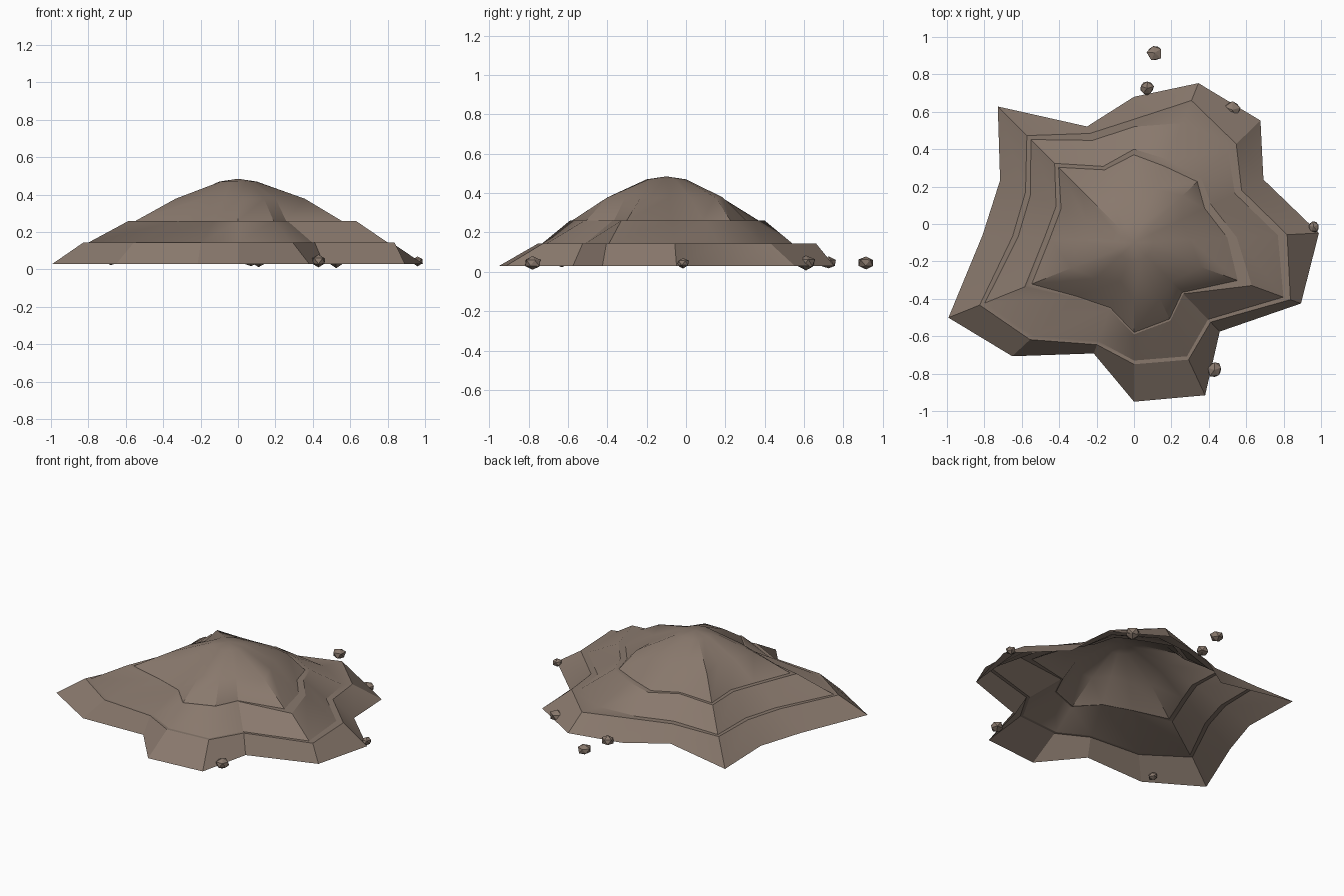
import bpy, bmesh, math, random
from mathutils import Vector

random.seed(4)
default_cube = bpy.data.objects.get("Cube")
if default_cube:
    bpy.data.objects.remove(default_cube, do_unlink=True)


def make_material(name, colour):
    material = bpy.data.materials.new(name)
    material.use_nodes = True
    material.diffuse_color = colour
    material.node_tree.nodes["Principled BSDF"].inputs["Base Color"].default_value = colour
    return material


def make_object(name, mesh_builder, material, smooth_angle):
    mesh = bpy.data.meshes.new(name)
    mesh_builder.to_mesh(mesh)
    mesh_builder.free()
    mesh.materials.append(material)
    new_object = bpy.data.objects.new(name, mesh)
    bpy.context.collection.objects.link(new_object)
    bpy.ops.object.select_all(action='DESELECT')
    new_object.select_set(True)
    bpy.context.view_layer.objects.active = new_object
    bpy.ops.object.shade_smooth_by_angle(angle=math.radians(smooth_angle))
    return new_object


brown_rock = make_material("brown rock", (0.25, 0.19, 0.152, 1))

# Spoke directions in degrees, shared by every terrace
spokes = [3, 26, 44, 68, 90, 112, 135, 155, 177, 202, 223, 250, 270, 295, 314, 340]

# Terrace outlines: height, then the radius along each spoke in hundredths
foot = [99, 77, 94, 92, 78, 67, 103, 79, 81, 107, 89, 63, 85, 90, 66, 95]
lower = [82, 64, 76, 82, 66, 63, 81, 64, 65, 89, 76, 58, 65, 69, 59, 89]
lower_ledge = [77, 60, 70, 69, 62, 59, 78, 61, 62, 86, 73, 56, 63, 67, 57, 85]
middle = [55, 46, 50, 48, 50, 44, 60, 46, 48, 63, 43, 38, 49, 46, 38, 67]
middle_ledge = [50, 42, 47, 44, 47, 42, 57, 43, 45, 59, 42, 37, 48, 45, 37, 59]
upper = [30, 28, 36, 31, 28, 30, 40, 28, 30, 36, 28, 22, 30, 33, 29, 38]
crown = [10] * len(spokes)
terraces = [(0.03, foot), (0.145, lower), (0.145, lower_ledge), (0.26, middle),
            (0.26, middle_ledge), (0.378, upper), (0.47, crown)]
peak_y = -0.1

# Mound: an open shell lofted through the terraces up to a peak
builder = bmesh.new()
rings = []
for height, radii in terraces:
    ring = []
    for degrees, radius in zip(spokes, radii):
        angle = math.radians(degrees)
        reach = radius / 100
        ring.append(builder.verts.new((reach * math.cos(angle),
                                       peak_y + reach * math.sin(angle), height)))
    rings.append(ring)
count = len(spokes)
for outer, inner in zip(rings, rings[1:]):
    for i in range(count):
        j = (i + 1) % count
        builder.faces.new((outer[i], outer[j], inner[j], inner[i]))
peak = builder.verts.new((0, peak_y, 0.485))
for i in range(count):
    builder.faces.new((rings[-1][i], rings[-1][(i + 1) % count], peak))
make_object("rock_mound", builder, brown_rock, 30)


# Loose stones: rough little chunks scattered round the foot
def add_stone(name, x, y, size):
    stone = bmesh.new()
    bmesh.ops.create_icosphere(stone, subdivisions=1, radius=size)
    for vert in stone.verts:
        vert.co *= random.uniform(0.82, 1.1)
    turn = random.uniform(0, math.pi)
    for vert in stone.verts:
        c, s = math.cos(turn), math.sin(turn)
        vert.co = Vector((c * vert.co.x - s * vert.co.y, s * vert.co.x + c * vert.co.y,
                          0.8 * vert.co.z))
    lift = max(0.045, -min(vert.co.z for vert in stone.verts))
    bmesh.ops.translate(stone, verts=stone.verts, vec=(x, y, lift))
    make_object(name, stone, brown_rock, 20)


stones = {
    "back_far_stone": (0.11, 0.915, 0.046),
    "back_near_stone": (0.07, 0.725, 0.04),
    "back_left_stone": (0.525, 0.61, 0.048),
    "left_stone": (0.96, -0.015, 0.034),
    "front_left_stone": (0.43, -0.78, 0.045),
    "front_right_stone": (-0.68, -0.63, 0.032),
}
for stone_name, (x, y, size) in stones.items():
    add_stone(stone_name, x, y, size)
